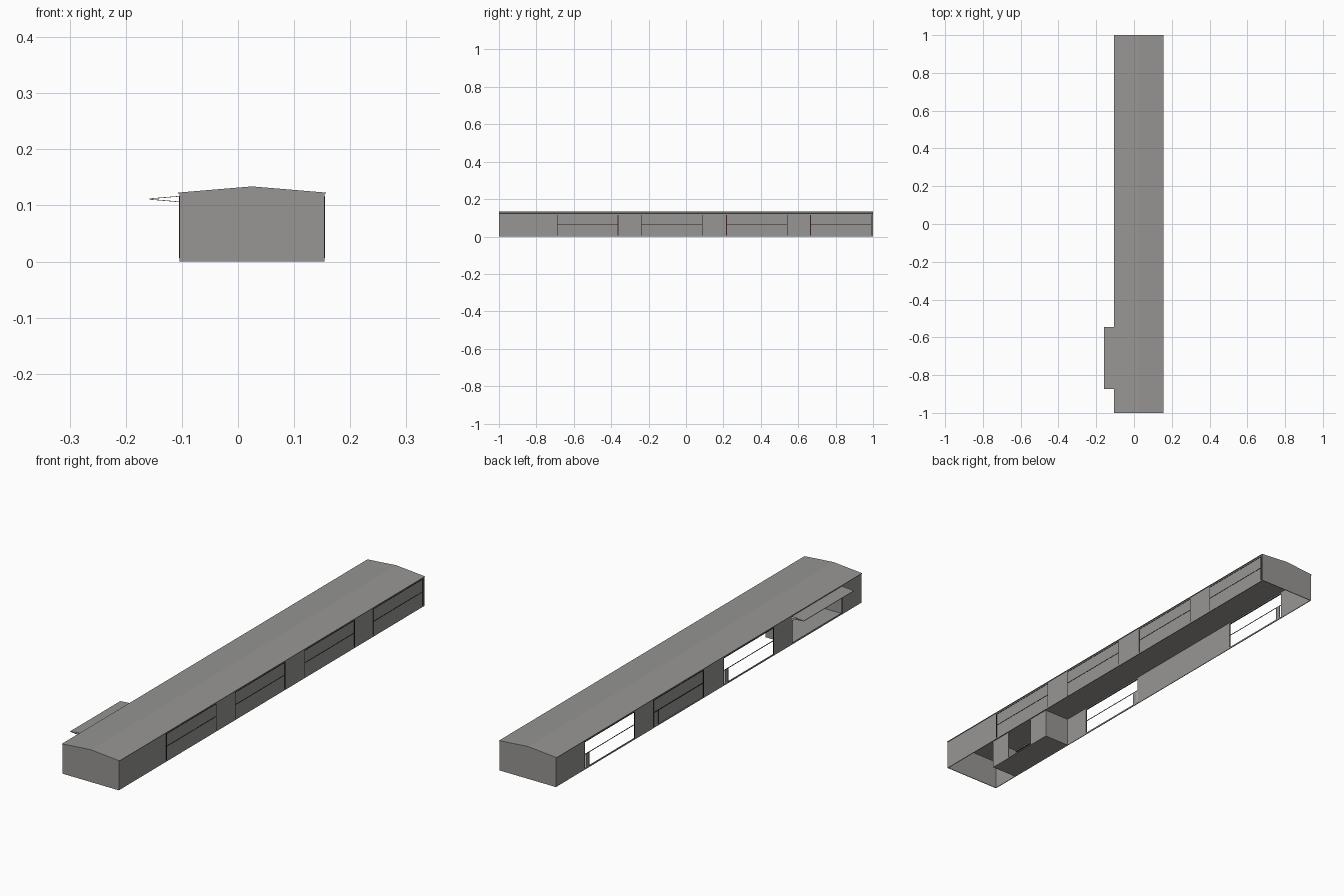
import bpy, bmesh

if "Cube" in bpy.data.objects:
    bpy.data.objects.remove(bpy.data.objects["Cube"])


def material(name, rgb):
    m = bpy.data.materials.new(name)
    m.diffuse_color = (*rgb, 1)
    m.use_nodes = True
    m.node_tree.nodes["Principled BSDF"].inputs["Base Color"].default_value = m.diffuse_color
    return m


GREY = material("warm grey", (0.31, 0.305, 0.295))
BLACK = material("frame black", (0.015, 0.015, 0.015))
RED = material("dark red", (0.07, 0.012, 0.015))


def finish(name, bm, mat):
    bmesh.ops.recalc_face_normals(bm, faces=bm.faces)
    me = bpy.data.meshes.new(name)
    bm.to_mesh(me)
    bm.free()
    me.materials.append(mat)
    ob = bpy.data.objects.new(name, me)
    bpy.context.collection.objects.link(ob)
    return ob


def boxes(name, spans, mat):
    """One object made of boxes, each given as x0, x1, y0, y1, z0, z1."""
    bm = bmesh.new()
    for x0, x1, y0, y1, z0, z1 in spans:
        vs = bmesh.ops.create_cube(bm, size=1)["verts"]
        for v in vs:
            v.co.x = x1 if v.co.x > 0 else x0
            v.co.y = y1 if v.co.y > 0 else y0
            v.co.z = z1 if v.co.z > 0 else z0
    return finish(name, bm, mat)


def extrude_y(name, profile, y0, y1, mat):
    """Extrude an x-z profile along y."""
    bm = bmesh.new()
    face = bm.faces.new([bm.verts.new((x, y0, z)) for x, z in profile])
    geo = bmesh.ops.extrude_face_region(bm, geom=[face])["geom"]
    for v in geo:
        if isinstance(v, bmesh.types.BMVert):
            v.co.y = y1
    return finish(name, bm, mat)


LEFT, RIGHT, T = -0.104, 0.154, 0.003
EAVE, SILL, HEAD = 0.122, 0.006, 0.116
RAIL = 0.062
WIDTH = 0.328
left_bays = [-0.873, -0.425, 0.033, 0.485]
right_bays = [-0.69, -0.24, 0.215, 0.664]

# Shallow gabled roof
extrude_y("roof", [(-0.107, EAVE - 0.001), (0.157, EAVE - 0.001), (0.157, EAVE + 0.001),
                   (0.025, 0.134), (-0.107, EAVE + 0.001)], -1, 1, GREY)

# End walls and closed right wall
boxes("end_walls", [(LEFT, RIGHT, -1, -1 + T, 0, EAVE), (LEFT, RIGHT, 1 - T, 1, 0, EAVE)], GREY)
boxes("right_wall", [(RIGHT - T, RIGHT, -1, 1, 0, EAVE)], GREY)

# Left wall: piers between the bays, sill and lintel strips
edges = [-1] + [e for b in left_bays for e in (b, b + WIDTH)] + [1]
parts = [(LEFT, LEFT + T, edges[i], edges[i + 1], 0, EAVE) for i in range(0, len(edges), 2)]
for b in left_bays:
    parts += [(LEFT, LEFT + T, b, b + WIDTH, 0, SILL), (LEFT, LEFT + T, b, b + WIDTH, HEAD, EAVE)]
boxes("left_wall", parts, GREY)

# Filled bay of the left wall
boxes("left_bay_panel", [(LEFT + 0.001, LEFT + T, left_bays[2], left_bays[2] + WIDTH, SILL, HEAD)], GREY)

# Frames: jambs, head strips and middle rails on both sides
black, red = [], []
for side, bays in ((-1, left_bays), (1, right_bays)):
    x0, x1 = (LEFT - 0.001, LEFT + 0.001) if side < 0 else (RIGHT - 0.001, RIGHT + 0.001)
    for i, b in enumerate(bays):
        entrance = side < 0 and i == 0
        for k, y in enumerate((b, b + WIDTH - 0.003)):
            is_red = entrance or (side > 0 and (i, k) in ((0, 1), (2, 0), (3, 0)))
            (red if is_red else black).append((x0, x1, y, y + 0.003, SILL, HEAD))
        black.append((x0, x1, b, b + WIDTH, HEAD - 0.002, HEAD))
        if not entrance:
            black.append((x0, x1, b, b + WIDTH, RAIL, RAIL + 0.002))
boxes("dark_frames", black, BLACK)
boxes("red_jambs", red, RED)

# Narrow lower side panes in the open bays
boxes("side_panes", [(LEFT, LEFT + 0.002, b + WIDTH - 0.03, b + WIDTH - 0.01, SILL, RAIL)
                     for b in left_bays[1:]], GREY)
boxes("side_pane_edges", [(LEFT - 0.001, LEFT + 0.002, b + WIDTH - 0.032, b + WIDTH - 0.03, SILL, RAIL)
                          for b in left_bays[1:]], BLACK)

# Entrance vestibule: floor, side walls and back wall returns
y0, y1, back = left_bays[0], left_bays[0] + WIDTH, 0.015
boxes("vestibule_floor", [(LEFT, back, y0, y1, 0, 0.003)], GREY)
boxes("vestibule_walls", [
    (LEFT + T, back, y0 - T, y0, 0, EAVE - 0.001),
    (LEFT + T, back, y1, y1 + T, 0, EAVE - 0.001),
    (back - T, back, y0, y0 + 0.095, 0, EAVE - 0.001),
    (back - T, back, y1 - 0.095, y1, 0, EAVE - 0.001)], GREY)

# Entrance canopy: two thin sheets meeting at the outer edge, open at the ends
extrude_y("canopy", [(LEFT, 0.117), (-0.158, 0.1125), (-0.158, 0.1105), (LEFT, 0.106),
                     (LEFT, 0.107), (-0.156, 0.1115), (LEFT, 0.116)], y0, y1, GREY)
